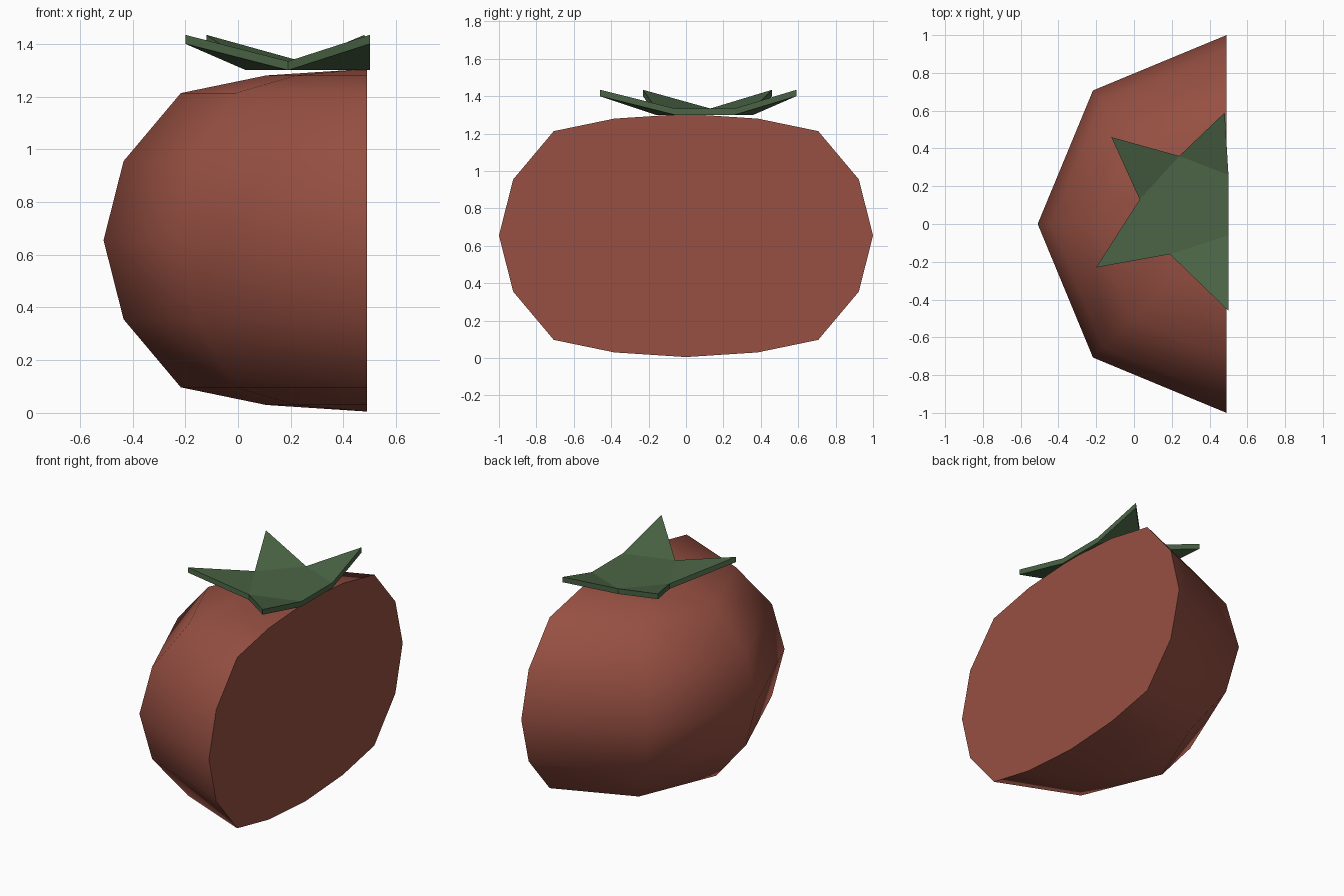
import bpy, bmesh, math

if "Cube" in bpy.data.objects:
    bpy.data.objects.remove(bpy.data.objects["Cube"])


def finish(name, bm, color):
    bmesh.ops.recalc_face_normals(bm, faces=bm.faces)
    mesh = bpy.data.meshes.new(name)
    bm.to_mesh(mesh)
    bm.free()
    mat = bpy.data.materials.new(name + "_color")
    mat.diffuse_color = color
    mat.use_nodes = True
    mat.node_tree.nodes["Principled BSDF"].inputs["Base Color"].default_value = mat.diffuse_color
    mesh.materials.append(mat)
    obj = bpy.data.objects.new(name, mesh)
    bpy.context.collection.objects.link(obj)
    return obj


# Halved fruit: half revolution of a flattened profile, closed by a flat cut
CUT_X, MID_Z = 0.49, 0.655
upper = [(0.383, 0.625), (0.707, 0.558), (0.924, 0.30)]
rings = upper + [(1, 0)] + [(r, -z) for r, z in reversed(upper)]
bm = bmesh.new()
top = bm.verts.new((CUT_X, 0, MID_Z + 0.65))
bottom = bm.verts.new((CUT_X, 0, MID_Z - 0.65))
columns = []
for i in range(5):
    a = math.radians(90 + 45 * i)
    columns.append([top] + [bm.verts.new((CUT_X + r * math.cos(a), r * math.sin(a), MID_Z + z))
                            for r, z in rings] + [bottom])
for left, right in zip(columns, columns[1:]):
    for j in range(len(left) - 1):
        quad = [left[j], right[j], right[j + 1], left[j + 1]]
        face = bm.faces.new(list(dict.fromkeys(quad)))
        face.smooth = True
bm.faces.new(columns[0] + columns[-1][-2:0:-1])
fruit = finish("fruit_half", bm, (0.31, 0.08, 0.055, 1))
bpy.context.view_layer.objects.active = fruit
fruit.select_set(True)
bpy.ops.object.shade_smooth_by_angle(angle=math.radians(60))

# Leafy cap: flat pentagon with four upturned triangular leaves
inner = [(0.50, 0.26), (0.24, 0.36), (0.03, 0.13), (0.19, -0.16), (0.50, -0.06)]
tips = [(0.48, 0.59), (-0.12, 0.46), (-0.20, -0.23), (0.50, -0.46)]
bm = bmesh.new()
base = [bm.verts.new((x, y, 1.30)) for x, y in inner]
faces = [bm.faces.new(base)]
for i, (x, y) in enumerate(tips):
    faces.append(bm.faces.new((base[i + 1], base[i], bm.verts.new((x, y, 1.40)))))
solid = bmesh.ops.extrude_face_region(bm, geom=faces, use_keep_orig=True)
raised = [g for g in solid["geom"] if isinstance(g, bmesh.types.BMVert)]
bmesh.ops.translate(bm, verts=raised, vec=(0, 0, 0.034))
finish("leaf_cap", bm, (0.07, 0.13, 0.06, 1))
